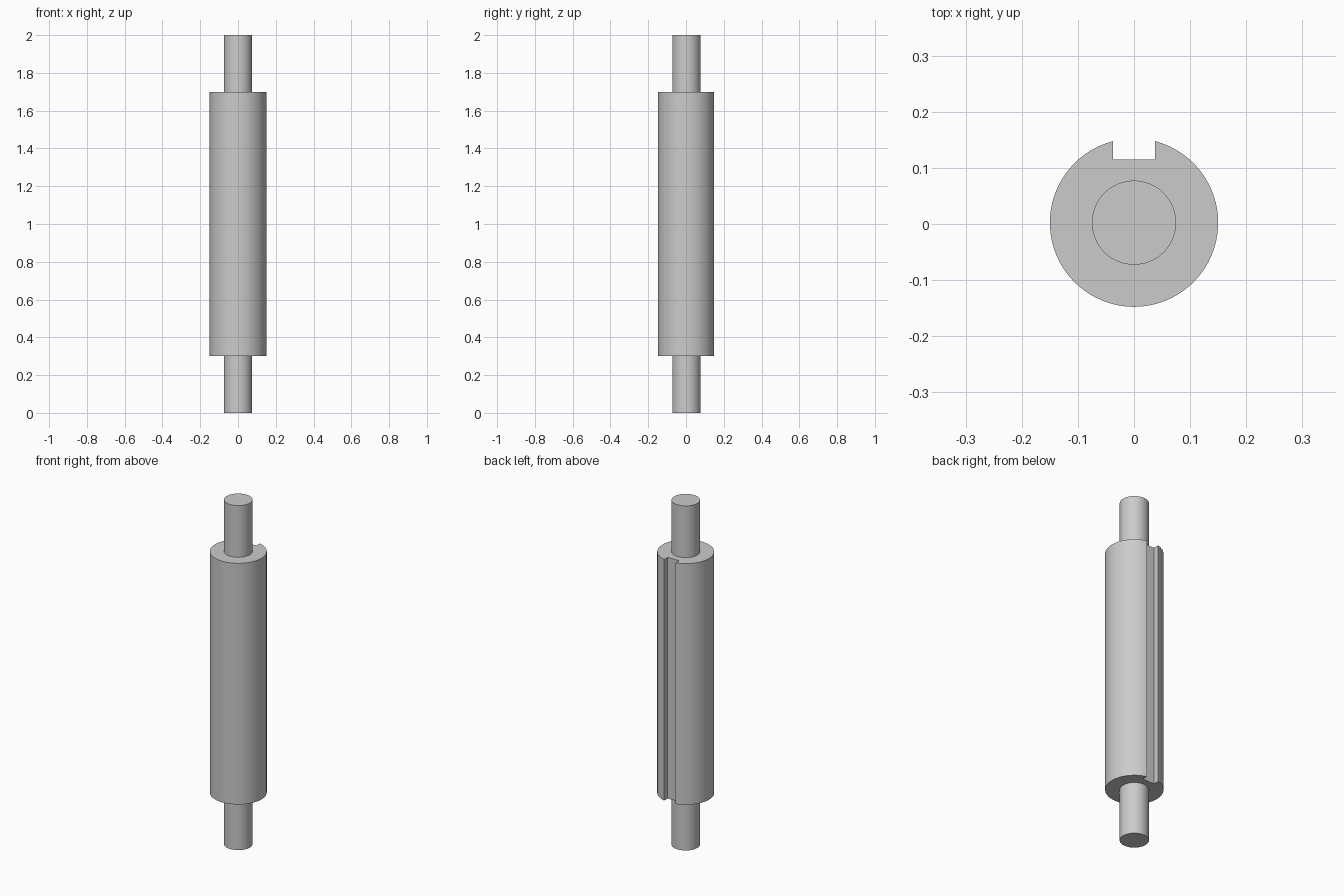
import bpy, bmesh
from math import asin, cos, sin, pi, sqrt, radians

if "Cube" in bpy.data.objects:
    bpy.data.objects.remove(bpy.data.objects["Cube"])

BODY_R, SHAFT_R = 0.15, 0.075
SLOT_HALF, SLOT_FLOOR = BODY_R / 4, BODY_R * 0.75
BODY_BOTTOM, BODY_TOP, TOTAL = 0.3, 1.7, 2.0
# The slot trims the back edge, so the axis shifts to keep the part centred
AXIS_Y = (BODY_R - sqrt(BODY_R**2 - SLOT_HALF**2)) / 2

steel = bpy.data.materials.new("plain grey")
steel.use_nodes = True
grey = (0.6, 0.6, 0.6, 1)
steel.diffuse_color = grey
steel.node_tree.nodes["Principled BSDF"].inputs["Base Color"].default_value = grey


def extrude_profile(name, points, bottom, top):
    """Raise a closed outline into a solid between two heights."""
    bm = bmesh.new()
    face = bm.faces.new([bm.verts.new((x, y + AXIS_Y, bottom)) for x, y in points])
    raised = bmesh.ops.extrude_face_region(bm, geom=[face], use_keep_orig=True)["geom"]
    verts = [v for v in raised if isinstance(v, bmesh.types.BMVert)]
    bmesh.ops.translate(bm, verts=verts, vec=(0, 0, top - bottom))
    bmesh.ops.recalc_face_normals(bm, faces=bm.faces)
    mesh = bpy.data.meshes.new(name)
    bm.to_mesh(mesh)
    bm.free()
    mesh.materials.append(steel)
    obj = bpy.data.objects.new(name, mesh)
    bpy.context.collection.objects.link(obj)
    bpy.ops.object.select_all(action="DESELECT")
    obj.select_set(True)
    bpy.context.view_layer.objects.active = obj
    bpy.ops.object.shade_smooth_by_angle(angle=radians(30))


def arc(radius, start, sweep, steps):
    angles = [start + sweep * i / steps for i in range(steps + 1)]
    return [(radius * cos(a), radius * sin(a)) for a in angles]


# Thick body with a square keyway along the back
gap = asin(SLOT_HALF / BODY_R)
outline = arc(BODY_R, pi / 2 + gap, 2 * (pi - gap), 64)
outline += [(SLOT_HALF, SLOT_FLOOR), (-SLOT_HALF, SLOT_FLOOR)]
extrude_profile("keyed_body", outline, BODY_BOTTOM, BODY_TOP)

# Thin shaft ends above and below
circle = arc(SHAFT_R, 0, 2 * pi, 64)[:-1]
extrude_profile("lower_shaft_end", circle, 0, BODY_BOTTOM)
extrude_profile("upper_shaft_end", circle, BODY_TOP, TOTAL)
